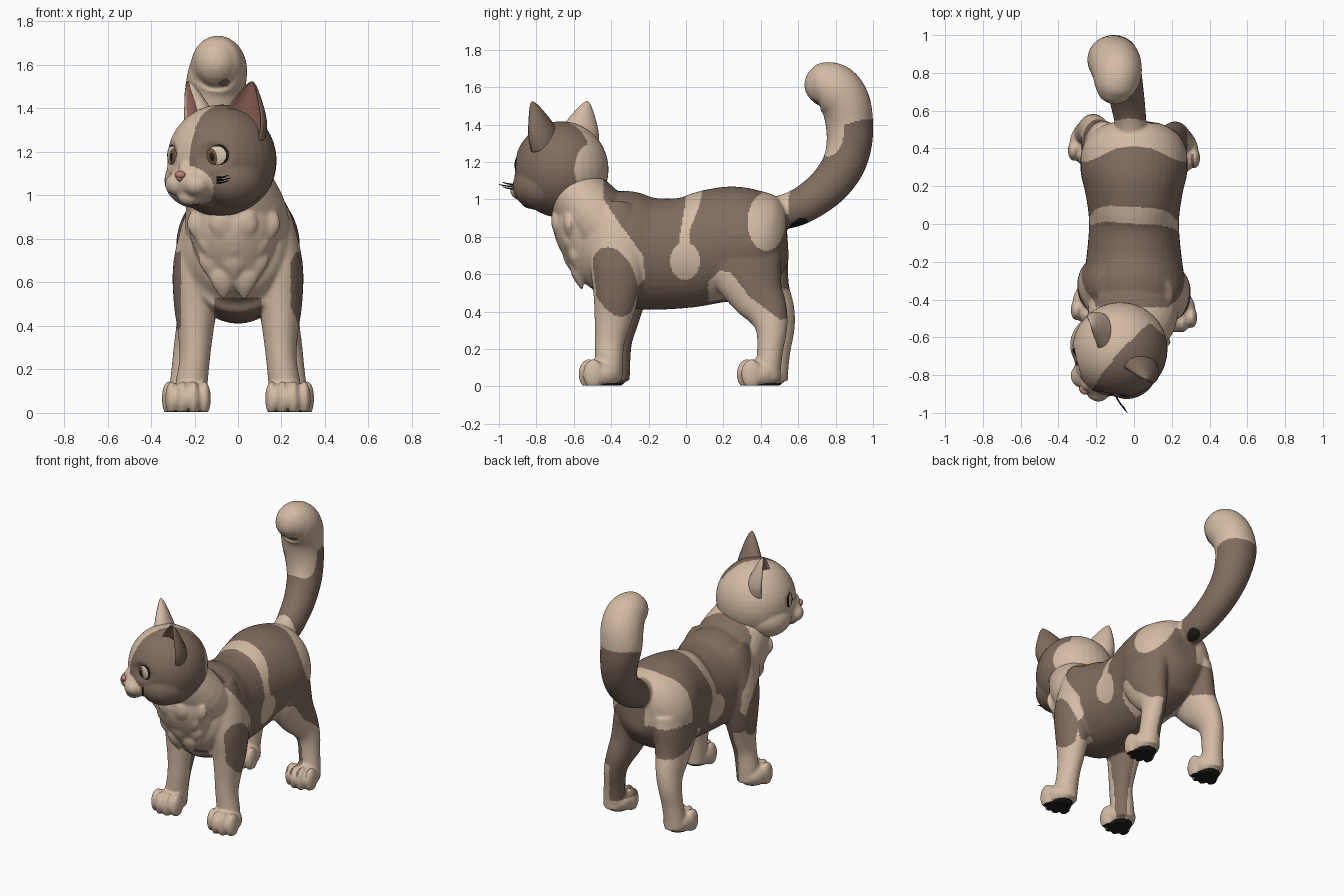
import bpy, bmesh
from math import sin, cos, pi, radians, hypot
from mathutils import Matrix, Vector

cube = bpy.data.objects.get("Cube")
if cube:
    bpy.data.objects.remove(cube)


def material(name, r, g, b):
    mat = bpy.data.materials.new(name)
    mat.use_nodes = True
    mat.diffuse_color = (r, g, b, 1)
    shader = next(n for n in mat.node_tree.nodes if n.type == 'BSDF_PRINCIPLED')
    shader.inputs["Base Color"].default_value = (r, g, b, 1)
    shader.inputs["Roughness"].default_value = 0.8
    return mat


cream = material("cream fur", 0.66, 0.50, 0.375)
brown = material("brown fur", 0.215, 0.15, 0.112)
black = material("black", 0.012, 0.012, 0.01)
ear_pink = material("ear pink", 0.36, 0.16, 0.125)
nose_pink = material("nose pink", 0.5, 0.22, 0.19)
eye_white = material("eye white", 0.68, 0.56, 0.44)
iris_brown = material("iris brown", 0.16, 0.08, 0.045)


def ball(bm, centre, radii):
    """Add an ellipsoid."""
    bmesh.ops.create_uvsphere(bm, u_segments=32, v_segments=20, radius=1,
                              matrix=Matrix.Translation(centre) @ Matrix.Diagonal((*radii, 1)))


def resample(rings, steps=4):
    """Smooth spline through the rings."""
    keys = [Vector(r) for r in rings]
    keys = [keys[0]] + keys + [keys[-1]]
    out = []
    for p, a, b, q in zip(keys, keys[1:], keys[2:], keys[3:]):
        for i in range(steps):
            t = i / steps
            out.append(a + ((b - p) * t + (p * 2 - a * 5 + b * 4 - q) * t ** 2
                            + (a * 3 - p - b * 3 + q) * t ** 3) / 2)
    return out + [keys[-1]]


def loft(bm, rings, seg=28, scoop=False):
    """Skin elliptical rings (x, y, z, half width, half depth); scoop hollows the front."""
    rings = resample(rings)
    points = [Vector(r[:3]) for r in rings]
    loops = []
    for i, ring in enumerate(rings):
        tangent = (points[min(i + 1, len(rings) - 1)] - points[max(i - 1, 0)]).normalized()
        side = Vector((1, 0, 0))
        side = (side - tangent * side.dot(tangent)).normalized()
        up = tangent.cross(side)
        wide, deep = max(ring[3], .002), max(ring[4], .002)
        loop = []
        for k in range(seg):
            c, s = cos(2 * pi * k / seg), sin(2 * pi * k / seg)
            depth = s + (max(0, -s - 0.4) * 2.3 if scoop else 0)
            loop.append(bm.verts.new(points[i] + side * wide * c + up * deep * depth))
        loops.append(loop)
    for a, b in zip(loops, loops[1:]):
        for k in range(seg):
            n = (k + 1) % seg
            face = bm.faces.new((a[k], a[n], b[n], b[k]))
            if scoop and sin(2 * pi * (k + 0.5) / seg) < -0.58:
                face.material_index = 1
    for loop, point in ((loops[0], points[0]), (loops[-1], points[-1])):
        pole = bm.verts.new(point)
        for k in range(seg):
            bm.faces.new((loop[k], loop[(k + 1) % seg], pole))


def finish(bm, name, mats, matrix=Matrix()):
    bmesh.ops.recalc_face_normals(bm, faces=bm.faces[:])
    mesh = bpy.data.meshes.new(name)
    bm.to_mesh(mesh)
    bm.free()
    ob = bpy.data.objects.new(name, mesh)
    bpy.context.collection.objects.link(ob)
    ob.matrix_world = matrix
    for mat in mats:
        mesh.materials.append(mat)
    mesh.shade_smooth()
    return ob


def sculpt(bm, name, mats, adjust, rule, matrix=Matrix()):
    """Fuse overlapping volumes into one skin, adjust it, then colour its faces by rule."""
    ob = finish(bm, name, [], matrix)
    mod = ob.modifiers.new("fuse", 'REMESH')
    mod.mode, mod.voxel_size = 'VOXEL', 0.008
    mod = ob.modifiers.new("soften", 'SMOOTH')
    mod.factor, mod.iterations = 0.5, 9
    graph = bpy.context.evaluated_depsgraph_get()
    mesh = bpy.data.meshes.new_from_object(ob.evaluated_get(graph))
    ob.modifiers.clear()
    ob.data = mesh
    mesh.materials.clear()
    for mat in mats:
        mesh.materials.append(mat)
    for v in mesh.vertices:
        adjust(v.co)
    for poly in mesh.polygons:
        poly.material_index = rule(poly.center, poly.normal)
    mesh.shade_smooth()


def blob(a, b, ca, cb, ra, rb):
    return hypot((a - ca) / ra, (b - cb) / rb) < 1


def chain(value, points):
    """Piecewise linear curve through points."""
    for (a, fa), (b, fb) in zip(points, points[1:]):
        if value <= b:
            return fa + (fb - fa) * max(0, (value - a) / (b - a))
    return points[-1][1]


# Torso, neck and tail
body = bmesh.new()
loft(body, [(0, -.57, .76, .13, .15), (0, -.53, .76, .2, .22), (0, -.45, .76, .25, .28),
            (0, -.35, .74, .278, .31), (0, -.2, .71, .255, .3), (0, 0, .715, .238, .295),
            (0, .15, .75, .255, .305), (0, .28, .765, .283, .305), (0, .4, .77, .275, .275),
            (0, .48, .765, .225, .235), (0, .53, .76, .14, .15), (0, .545, .76, .05, .06)], 40)
loft(body, [(0, -.38, .79, .24, .2), (-.01, -.5, .92, .235, .185), (-.05, -.63, 1.08, .19, .155)])
loft(body, [(-.01, .42, .92, .08, .08), (-.02, .55, .94, .085, .095), (-.035, .65, .985, .092, .1),
            (-.055, .76, 1.07, .1, .108), (-.075, .84, 1.18, .11, .115), (-.095, .873, 1.3, .123, .122),
            (-.11, .872, 1.42, .137, .128), (-.1, .85, 1.52, .138, .134), (-.09, .8, 1.585, .132, .138),
            (-.095, .74, 1.608, .118, .128), (-.1, .69, 1.605, .093, .1), (-.1, .655, 1.6, .06, .065),
            (-.1, .635, 1.597, .02, .02)])

# Chest ruff with rows of tufts
loft(body, [(-.03, -.55, 1.03, .13, .1), (-.02, -.56, .95, .19, .14), (-.02, -.555, .85, .205, .155),
            (-.01, -.52, .72, .175, .13), (0, -.48, .6, .11, .09), (0, -.45, .54, .04, .03)])
for row in range(4):
    top = .92 - row * .08
    count = 4 - row // 2 - row % 2
    for i in range(count):
        x = (i - (count - 1) / 2) * .1
        tuft = []
        for drop, width, lift in ((0, .045, 0), (.05, .062, .014), (.1, .045, .024), (.16, .008, .024)):
            z = top - drop
            px = x * (1.08 - drop)
            tuft.append((px - .02, -.695 + (.9 - z) * .42 + px * px * 3 - lift, z, width, width * .45 + .004))
        loft(body, tuft, 12)

# Legs with paws; the right pair stands slightly further back
for side in (1, -1):
    shift = 0 if side > 0 else .04
    fore = [(.125, -.37, .97, .08, .09), (.15, -.37, .88, .1, .13), (.19, -.365, .68, .108, .15),
            (.195, -.372, .5, .1, .125), (.195, -.39, .36, .08, .1), (.2, -.408, .24, .07, .08),
            (.215, -.412, .12, .074, .074), (.22, -.41, .03, .07, .07)]
    hind = [(.15, .3, .76, .12, .2), (.17, .325, .62, .108, .19), (.185, .375, .5, .094, .15),
            (.205, .433, .4, .079, .112), (.225, .457, .31, .07, .085), (.238, .45, .2, .068, .07),
            (.247, .44, .1, .07, .068), (.25, .44, .03, .068, .066)]
    for leg, fx, fy in ((fore, .23, -.46), (hind, .245, .385)):
        loft(body, [(side * x, y + shift, z, w, d) for x, y, z, w, d in leg])
        ball(body, (side * fx, fy + shift, .066), (.096, .115, .08))
        for toe in (-.075, -.026, .026, .075):
            ball(body, (side * fx + toe, fy + shift - .073 + abs(toe) * .5, .066), (.03, .055, .08))


def flatten_soles(co):
    co.z = max(co.z, 0.004)


def coat(c, n):
    """0 cream, 1 brown, 2 black."""
    x, y, z = c
    if z < .02 and n.z < -.7 or blob(x, y, .01, .6, .035, .05) and .8 < z < .95 and n.z < 0:
        return 2
    if y > .55 and z > .8 or z > 1.12 and y > .4:
        spot = (c - Vector((-.06, .69, 1.51))).length < .03
        tip = z > 1.43 - max(0, .95 - y) * .3 or blob(y, z, .76, 1.38, .085, .15) and x > -.17
        return 1 if spot or (not tip and y > .5 + (z - .85) * .3) else 0
    if y < -.1:
        if blob(y + (z - .57) * .2, z, -.385, .56, .12, .185) and (x > .242 or x < -.262):
            return 1
        if -.2 < x < 0 and y > -.36 and z < .5 or z < .53 and abs(x) < .11:
            return 1
        edge = chain(z, [(.4, -.2), (.42, -.27), (.53, -.26), (.58, -.22), (.7, -.23),
                         (.85, -.34), (1, -.44)])
        return 1 if z > .4 and y > edge else 0
    if y > .12 and abs(x) > .08:
        # Hind legs: pale sock, dark inner face on the left, thigh patch on the right
        if x > 0 and n.x < -.1 and .1 < z < .6:
            return 1
        if z < chain(y, [(.12, .56), (.18, .62), (.24, .61), (.34, .48 if x > 0 else .55),
                         (.5, .36 if x > 0 else .52)]):
            return 0
    stripe = .025 - x * .06 + .02 * sin(z * 14)
    if abs(y - stripe) < .026 + max(0, z - .85) * .11 and z > .7 or blob(y, z, -.005, .67, .08, .1):
        return 0
    if y > .41 - x * x and z > (.92 if x > -.06 else .72) or blob(y, z, .43, .88, .1, .155):
        return 0
    return 1


sculpt(body, "body", [cream, brown, black], flatten_soles, coat)

# Head, turned to one side
turn = Matrix.Translation((-.075, -.667, 1.16)) @ Matrix.Rotation(radians(-42), 4, 'Z')
head = bmesh.new()
ball(head, (0, 0, 0), (.252, .255, .258))
ball(head, (0, -.19, -.1), (.13, .1, .09))
ball(head, (0, -.22, -.165), (.055, .055, .045))
ball(head, (0, -.215, -.05), (.045, .07, .06))
for side in (1, -1):
    ball(head, (side * .11, -.045, -.09), (.145, .16, .13))
    ball(head, (side * .052, -.235, -.11), (.068, .062, .055))


def eye_sockets(co):
    gap = hypot((abs(co.x) - .13) / .085, (co.z - .022) / .08)
    if co.y < 0 and gap < 1:
        co.y += .036 * (1 - gap * gap) ** 2


def face_coat(c, n):
    muzzle = c.y < -.15 and blob(c.x, c.z, 0, -.11, .13, .09)
    blaze = .03 - max(0, c.z - .1) * .15
    under_chin = c.z < -.2 and c.x > -.1 and c.y < .05
    return 1 if under_chin or c.x > blaze and c.y < .215 and not muzzle else 0


sculpt(head, "head", [cream, brown], eye_sockets, face_coat, turn)

# Ears
for side, label, fur, outward, forward in ((1, "left_ear", brown, 12, 6), (-1, "right_ear", cream, 28, 0)):
    ear = bmesh.new()
    loft(ear, [(0, 0, -.03, .108, .088), (0, 0, .04, .106, .078), (0, 0, .1, .086, .06),
               (0, 0, .16, .054, .04), (0, 0, .205, .026, .02), (0, 0, .225, .006, .005)], 32, True)
    place = (Matrix.Translation((side * .14, 0, .15)) @ Matrix.Rotation(radians(forward), 4, 'X')
             @ Matrix.Rotation(radians(18 * side), 4, 'Y') @ Matrix.Rotation(radians(outward * side), 4, 'Z'))
    finish(ear, label, [fur, ear_pink], turn @ place)

# Eyes, layered as thin lenses set in the sockets
layers = [("eye_rim", black, .061, .053, .012, 0), ("eyeball", eye_white, .056, .048, .016, 0),
          ("iris", iris_brown, .036, .044, .019, .012), ("pupil", black, .02, .032, .022, .015),
          ("eye_glint", eye_white, .008, .009, .023, .005)]
for side, label in ((1, "left_"), (-1, "right_")):
    spot = (Matrix.Translation((side * .133, -.184, .022))
            @ Matrix.Rotation(radians(22 * side), 4, 'Z') @ Matrix.Rotation(radians(-14 * side), 4, 'Y'))
    for part, mat, wide, tall, deep, inward in layers:
        lens = bmesh.new()
        ball(lens, (-side * inward, 0, .014 if part == "eye_glint" else 0), (wide, deep, tall))
        finish(lens, label + part, [mat], turn @ spot)

# Nose
nose = bmesh.new()
ball(nose, (0, -.286, -.066), (.028, .02, .018))
ball(nose, (0, -.286, -.08), (.014, .017, .016))
finish(nose, "nose", [nose_pink], turn)

# Whiskers
whiskers = bmesh.new()
for i in (-1, 0, 1):
    loft(whiskers, [(-.12, -.86, 1.075 + i * .012, .004, .004), (-.08, -.94, 1.07 + i * .012, .004, .004),
                    (-.035 - abs(i) * .01, -1 + abs(i) * .02, 1.08 + i * .012, .002, .002)], 8)
finish(whiskers, "whiskers", [black])
